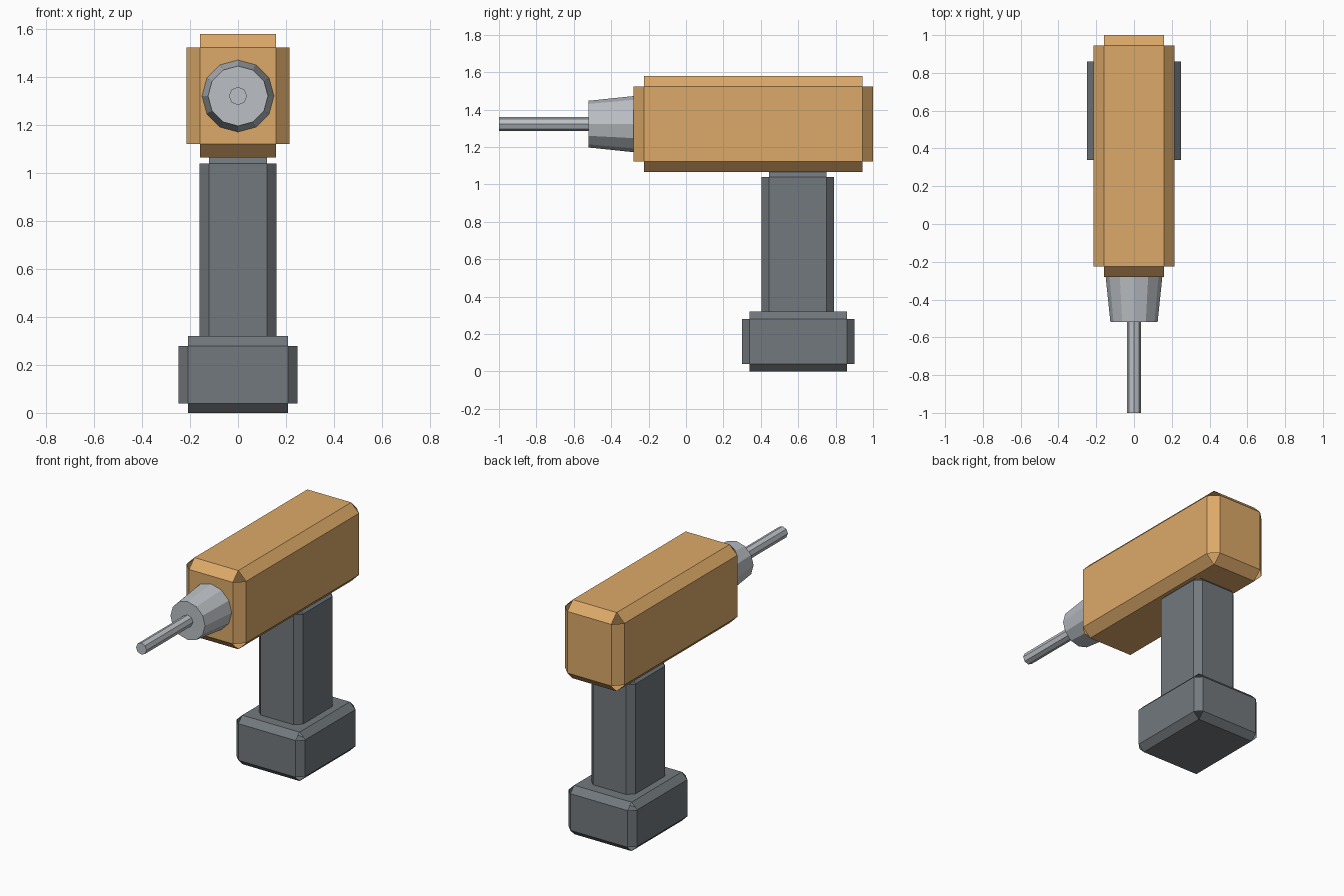
import bpy
import bmesh
from math import pi
from mathutils import Matrix, Vector

if "Cube" in bpy.data.objects:
    bpy.data.objects.remove(bpy.data.objects["Cube"], do_unlink=True)


def material(name, rgb):
    mat = bpy.data.materials.new(name)
    mat.use_nodes = True
    colour = (*rgb, 1)
    mat.diffuse_color = colour
    mat.node_tree.nodes["Principled BSDF"].inputs["Base Color"].default_value = colour
    return mat


orange = material("warm orange", (0.72, 0.40, 0.14))
dark_grey = material("dark grey", (0.17, 0.19, 0.205))
steel = material("light steel", (0.50, 0.53, 0.56))


def finish(name, bm, mat):
    mesh = bpy.data.meshes.new(name)
    bm.to_mesh(mesh)
    bm.free()
    mesh.materials.append(mat)
    obj = bpy.data.objects.new(name, mesh)
    bpy.context.collection.objects.link(obj)


def chamfered_box(name, low, high, chamfer, mat):
    """Box with flat chamfered edges and open corners."""
    low, high = Vector(low), Vector(high)
    bm = bmesh.new()
    place = Matrix.Translation((low + high) / 2) @ Matrix.Diagonal((*(high - low), 1))
    bmesh.ops.create_cube(bm, size=1, matrix=place)
    bmesh.ops.bevel(bm, geom=bm.edges[:], offset=chamfer, segments=1,
                    affect='EDGES', offset_type='OFFSET')
    corners = [f for f in bm.faces if len(f.verts) == 3]
    bmesh.ops.delete(bm, geom=corners, context='FACES_ONLY')
    finish(name, bm, mat)


def round_part(name, y_front, y_back, r_front, r_back, sides, mat):
    """Tapered cylinder along y on the drill axis."""
    bm = bmesh.new()
    place = Matrix.Translation((0, (y_front + y_back) / 2, 1.322)) @ Matrix.Rotation(pi / 2, 4, 'X')
    bmesh.ops.create_cone(bm, cap_ends=True, segments=sides, radius1=r_back,
                          radius2=r_front, depth=y_back - y_front, matrix=place)
    finish(name, bm, mat)


# Motor housing
chamfered_box("motor_housing", (-0.215, -0.28, 1.065), (0.215, 1, 1.58), 0.056, orange)
# Grip and battery
chamfered_box("grip", (-0.16, 0.405, 0.28), (0.16, 0.79, 1.08), 0.04, dark_grey)
chamfered_box("battery", (-0.248, 0.30, 0), (0.248, 0.90, 0.32), 0.04, dark_grey)
# Chuck and bit
round_part("chuck", -0.52, -0.28, 0.125, 0.15, 12, steel)
round_part("drill_bit", -1, -0.52, 0.038, 0.038, 8, steel)
